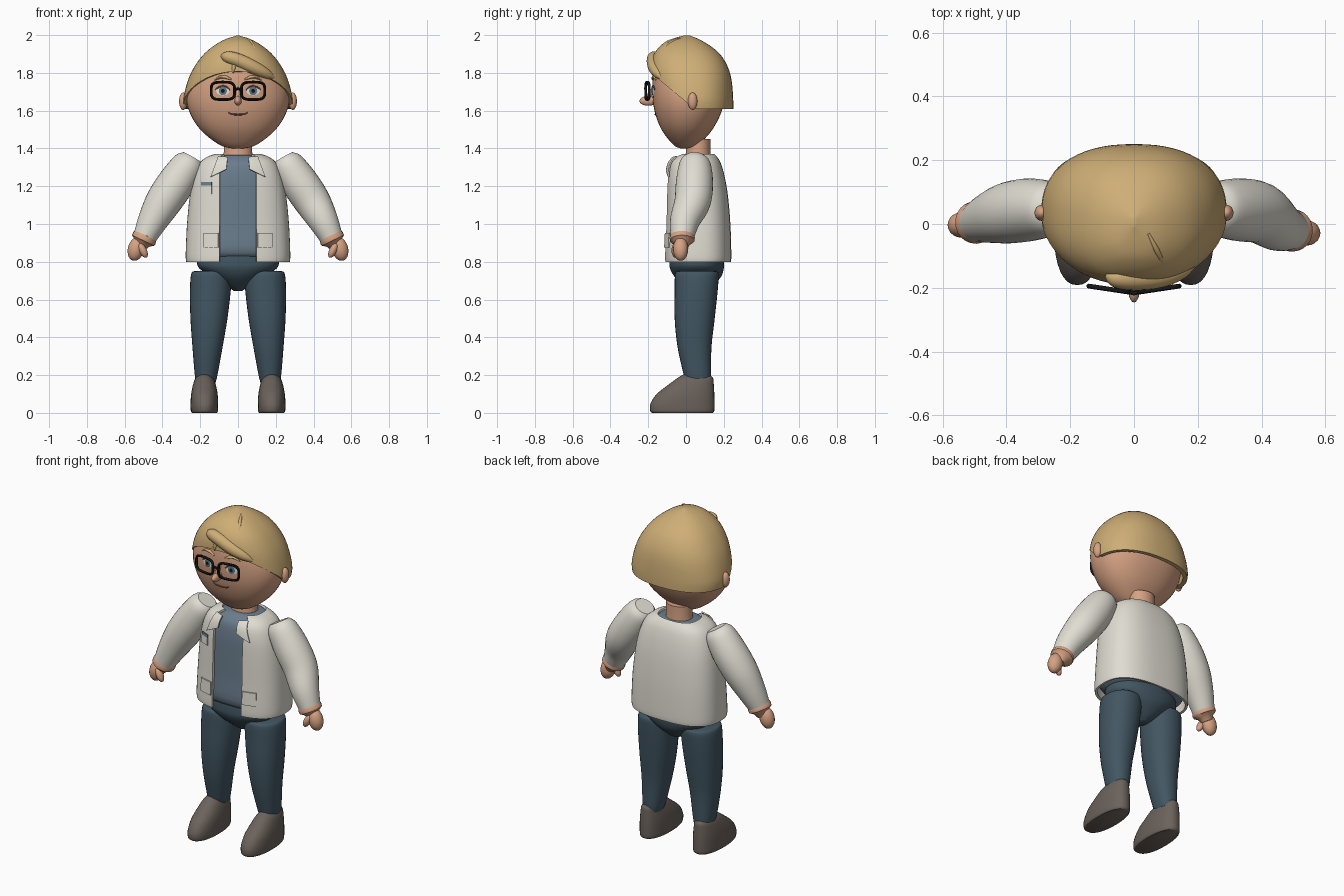
import bpy, bmesh, math
from mathutils import Vector

if "Cube" in bpy.data.objects:
    bpy.data.objects.remove(bpy.data.objects["Cube"])

def material(name, r, g, b):
    m = bpy.data.materials.new(name)
    lin = [((c / 255 + 0.055) / 1.055) ** 2.4 for c in (r, g, b)]
    m.diffuse_color = (*lin, 1)
    m.use_nodes = True
    m.node_tree.nodes["Principled BSDF"].inputs["Base Color"].default_value = m.diffuse_color
    return m

HAIR = material("blond", 206, 174, 118)
SKIN = material("skin", 214, 162, 131)
CLOTH = material("off_white", 224, 221, 210)
SHIRT = material("slate_blue", 106, 124, 140)
DENIM = material("dark_denim", 66, 86, 98)
SHOE = material("grey_brown", 107, 98, 91)
BLACK = material("black", 22, 22, 22)
WHITE = material("eye_white", 225, 225, 222)
IRIS = material("iris_blue", 92, 120, 136)
BROWN = material("lip_brown", 125, 78, 62)

def make(name, verts, faces, mat, thick=0):
    bm = bmesh.new()
    vs = [bm.verts.new(v) for v in verts]
    for f in faces:
        bm.faces.new([vs[i] for i in f])
    bmesh.ops.recalc_face_normals(bm, faces=bm.faces)
    me = bpy.data.meshes.new(name)
    bm.to_mesh(me)
    bm.free()
    me.materials.append(mat)
    ob = bpy.data.objects.new(name, me)
    bpy.context.collection.objects.link(ob)
    bpy.ops.object.select_all(action='DESELECT')
    ob.select_set(True)
    bpy.context.view_layer.objects.active = ob
    if thick:
        s = ob.modifiers.new("thickness", 'SOLIDIFY')
        s.thickness, s.offset = thick, -1
        bpy.ops.object.modifier_apply(modifier=s.name)
    bpy.ops.object.shade_smooth_by_angle(angle=math.radians(45))
    return ob

def grid_faces(rows, cols, wrap):
    return [(r * cols + c, r * cols + (c + 1) % cols,
             (r + 1) * cols + (c + 1) % cols, (r + 1) * cols + c)
            for r in range(rows - 1) for c in range(cols if wrap else cols - 1)]

def smooth(rows, sub=4):
    """Spline through rows of numbers."""
    out = []
    for i in range(len(rows) - 1):
        quad = [rows[max(0, min(len(rows) - 1, i + k))] for k in (-1, 0, 1, 2)]
        for s in range(sub):
            t = s / sub
            out.append([b + 0.5 * t * (c - a + t * (2 * a - 5 * b + 4 * c - d + t * (3 * (b - c) + d - a)))
                        for a, b, c, d in zip(*quad)])
    return out + [list(rows[-1])]

def at(prof, z):
    """Profile row (z, half width, front y, back y) at a height."""
    for a, b in zip(prof, prof[1:]):
        if a[0] <= z <= b[0]:
            t = (z - a[0]) / max(1e-6, b[0] - a[0])
            return [p + (q - p) * t for p, q in zip(a, b)]
    return prof[0] if z < prof[0][0] else prof[-1]

def ring_point(row, t, e, cx=0):
    z, w, f, b = row
    s, c = math.sin(t), math.cos(t)
    p = lambda v: math.copysign(abs(v) ** (2 / e), v)
    return (cx + w * p(s), (f + b) / 2 - (b - f) / 2 * p(c), z)

def front(prof, e, x, z, off):
    _, w, f, b = at(prof, z)
    u = (1 - min(1, abs(x / w)) ** e) ** (1 / e)
    return (x, (f + b) / 2 - (b - f) / 2 * u - off, z)

def loft(name, prof, mat, e=2.2, n=40, cx=0):
    verts = [ring_point(r, 2 * math.pi * k / n, e, cx) for r in prof for k in range(n)]
    last = (len(prof) - 1) * n
    faces = grid_faces(len(prof), n, True) + [tuple(range(n)), tuple(range(last, last + n))]
    return make(name, verts, faces, mat)

def tube(name, rows, mat, n=16, loop=False):
    """Round tube through rows of (x, y, z, radius)."""
    verts, m = [], len(rows)
    for i, (x, y, z, r) in enumerate(rows):
        a = rows[(i - 1) % m] if loop else rows[max(0, i - 1)]
        b = rows[(i + 1) % m] if loop else rows[min(m - 1, i + 1)]
        tan = (Vector(b[:3]) - Vector(a[:3])).normalized()
        side = tan.cross(Vector((0, 1, 0))).normalized()
        up = side.cross(tan)
        verts += [Vector((x, y, z)) + r * (math.cos(q) * side + math.sin(q) * up)
                  for q in (2 * math.pi * k / n for k in range(n))]
    faces = grid_faces(m, n, True)
    if loop:
        faces += [((m - 1) * n + k, (m - 1) * n + (k + 1) % n, (k + 1) % n, k) for k in range(n)]
    else:
        faces += [tuple(range(n)), tuple(range((m - 1) * n, m * n))]
    return make(name, verts, faces, mat)

def ball(name, loc, size, mat, tilt=0):
    rows = [(-math.cos(math.pi * (0.02 + 0.96 * i / 14)), math.sin(math.pi * (0.02 + 0.96 * i / 14)))
            for i in range(15)]
    ob = loft(name, [(z * size[2], r * size[0], -r * size[1], r * size[1]) for z, r in rows], mat, 2, 20)
    ob.location, ob.rotation_euler = loc, (0, tilt, 0)

def patch(name, prof, e, corners, off, mat, thick=0.008, n=7):
    """Four-cornered (x, z) plate laid on a front surface."""
    a, b, c, d = [Vector(p) for p in corners]
    g = [i / (n - 1) for i in range(n)]
    pts = [a.lerp(b, u).lerp(d.lerp(c, u), v) for v in g for u in g]
    make(name, [front(prof, e, p.x, p.y, off) for p in pts], grid_faces(n, n, False), mat, thick)

def disc(name, prof, e, cx, cz, rx, rz, off, mat, n=24):
    verts = [front(prof, e, cx + rx * k * math.sin(2 * math.pi * i / n),
                   cz + rz * k * math.cos(2 * math.pi * i / n), off)
             for k in (0.1, 0.55, 1) for i in range(n)]
    make(name, verts, grid_faces(3, n, True) + [tuple(range(n))], mat)

# head, neck and ears
head = smooth([(1.40, .03, -.03, .045), (1.42, .10, -.068, .07), (1.5, .20, -.13, .14),
               (1.6, .26, -.167, .19), (1.7, .272, -.178, .205), (1.8, .235, -.172, .195),
               (1.88, .17, -.14, .15), (1.94, .06, -.04, .06)])
loft("head", head, SKIN, 2.2, 48)
loft("neck", [(1.32, .085, -.01, .135), (1.38, .075, 0, .13), (1.45, .075, 0, .13)], SKIN, 2)

# hair cap with a hairline that rises toward the forehead
hair = smooth([(1.6, .283, -.17, .25), (1.66, .29, -.178, .25), (1.77, .262, -.19, .24),
               (1.85, .22, -.187, .213), (1.915, .165, -.16, .165), (1.97, .085, -.10, .085),
               (1.998, .006, -.01, .02)])
N, R = 64, 20
cols = []
for k in range(N):
    t = 2 * math.pi * k / N
    y = ring_point(at(hair, 1.75), t, 2.3)[1]
    low = 1.61 + 0.9 * max(0, 0.03 - y)
    cols.append([ring_point(at(hair, low + (1.998 - low) * math.sin(math.pi / 2 * j / R)), t, 2.3)
                 for j in range(R + 1)])
make("hair_cap", [cols[k][j] for j in range(R + 1) for k in range(N)],
     grid_faces(R + 1, N, True) + [tuple(range(R * N, R * N + N))], HAIR, 0.025)
tube("fringe", smooth([(-.088, -.158, 1.89, .008), (-.06, -.168, 1.885, .03), (0, -.172, 1.867, .036),
                       (.08, -.165, 1.83, .036), (.15, -.145, 1.795, .026), (.2, -.12, 1.765, .004)]), HAIR)
tube("parting_ridge", smooth([(.045, -.03, 1.983, .004), (.07, -.08, 1.962, .009),
                              (.092, -.125, 1.915, .009), (.105, -.15, 1.87, .006)]), HAIR, 10)
tube("stray_lock", [(-.02, -.18, 1.84, .013), (-.024, -.185, 1.82, .011), (-.026, -.185, 1.8, .003)], HAIR, 10)

# face
ball("nose", (0, -.2, 1.652), (.019, .046, .026), SKIN)
tube("nose_bridge", [(0, -.172, 1.72, .008), (0, -.19, 1.69, .012), (0, -.21, 1.655, .014)], SKIN)
on_face = lambda pts, off: [(*front(head, 2.2, x, z, off), r) for x, z, r in pts]
tube("mouth", on_face([(-.05, 1.59, .003), (-.035, 1.581, .004), (0, 1.579, .005),
                       (.035, 1.581, .004), (.05, 1.59, .003)], 0), BROWN, 8)
tube("glasses_bridge", [(-.02, -.212, 1.71, .007), (0, -.217, 1.717, .007), (.02, -.212, 1.71, .007)], BLACK, 8)
for s, side in ((-1, "right"), (1, "left")):
    ball(side + "_ear", (s * .29, .035, 1.65), (.022, .025, .046), SKIN)
    disc(side + "_eye_white", head, 2.2, s * .08, 1.705, .036, .024, .003, WHITE)
    disc(side + "_iris", head, 2.2, s * .08, 1.705, .021, .023, .006, IRIS)
    disc(side + "_pupil", head, 2.2, s * .08, 1.705, .010, .011, .009, BLACK)
    tube(side + "_upper_lid", on_face([(s * .042, 1.71, .003), (s * .06, 1.726, .004), (s * .08, 1.732, .004),
                                       (s * .1, 1.726, .004), (s * .12, 1.712, .003)], .003), BROWN, 8)
    tube(side + "_eyebrow", on_face([(s * .035, 1.765, .004), (s * .065, 1.778, .009),
                                     (s * .095, 1.778, .008), (s * .125, 1.762, .003)], .002), HAIR, 8)
    rim = []
    for k in range(32):
        a = 2 * math.pi * k / 32
        p = lambda v: math.copysign(abs(v) ** 0.55, v)
        x = .08 + .062 * p(math.cos(a))
        rim.append((s * x, -.216 + .15 * x, 1.705 + .046 * p(math.sin(a)), .0075))
    tube(side + "_glasses_rim", rim, BLACK, 8, True)

# shirt and open jacket
shirt = smooth([(.81, .2, -.04, .17), (.85, .25, -.098, .22), (1.0, .25, -.094, .22), (1.15, .235, -.09, .207),
                (1.25, .215, -.085, .19), (1.32, .18, -.07, .168), (1.355, .13, -.035, .15), (1.365, .09, -.015, .14)])
loft("shirt", shirt, SHIRT, 2.6)
jacket = smooth([(.80, .274, -.114, .238), (.84, .277, -.115, .24), (1.0, .27, -.108, .235),
                 (1.15, .255, -.105, .222), (1.25, .235, -.1, .205), (1.32, .205, -.086, .185),
                 (1.355, .165, -.06, .165), (1.37, .122, -.03, .15)])
verts = []
for row in jacket:
    t0 = math.asin(min(.6, .098 / row[1]) ** 1.3)
    verts += [ring_point(row, t0 + (2 * math.pi - 2 * t0) * k / 48, 2.6) for k in range(49)]
make("jacket", verts, grid_faces(len(jacket), 49, False), CLOTH, 0.014)

def pocket(name, x0, x1, z0, z1, off, mat):
    patch(name, jacket, 2.6, [(x0, z0), (x1, z0), (x1, z1), (x0, z1)], off, mat)

pocket("chest_pocket", -.195, -.14, 1.16, 1.205, .006, CLOTH)
pocket("chest_pocket_trim", -.195, -.14, 1.205, 1.222, .006, SHIRT)
for s, side in ((-1, "right"), (1, "left")):
    pocket(side + "_hip_pocket", s * .185, s * .105, .875, .953, .008, CLOTH)
    patch(side + "_collar", jacket, 2.6, [(s * .055, 1.355), (s * .105, 1.36), (s * .145, 1.25), (s * .062, 1.29)],
          .014, CLOTH)

    # sleeve, wrist and hand
    wy = -.02 if s > 0 else .005
    tube(side + "_sleeve", smooth([(s * .241, .05, 1.353, .055), (s * .262, .048, 1.318, .083),
                                   (s * .325, .045, 1.222, .098), (s * .393, .035, 1.12, .096),
                                   (s * .45, wy + .015, 1.02, .08), (s * .493, wy, .932, .062)]), CLOTH, 32)
    tube(side + "_wrist", [(s * .485, wy, .945, .058), (s * .495, wy, .927, .067), (s * .502, wy, .913, .065),
                           (s * .508, wy, .9, .045), (s * .52, wy, .875, .03)], SKIN, 24)
    ball(side + "_hand", (s * .54, wy - .008, .868), (.043, .04, .064), SKIN, -s * .25)
    ball(side + "_thumb", (s * .503, wy - .035, .86), (.02, .022, .042), SKIN, s * .45)

    # trouser leg and shoe
    leg = smooth([(.155, .05, 0, .13), (.2, .06, -.012, .132), (.35, .08, -.045, .135), (.5, .098, -.06, .152),
                  (.65, .108, -.06, .168), (.735, .106, -.058, .173), (.75, .09, -.045, .16)])
    ob = loft(side + "_leg", leg, DENIM, 2.2, 32)
    for v in ob.data.vertices:
        v.co.x += s * (.171 - .03 * (v.co.z - .155) / .6)
    shoe = smooth([(0, .066, -.18, .142), (.012, .072, -.19, .15), (.05, .073, -.188, .151), (.1, .07, -.155, .15),
                   (.15, .06, -.092, .147), (.185, .047, -.045, .143), (.203, .025, -.015, .12)])
    loft(side + "_shoe", shoe, SHOE, 2.3, 32, s * .178)

# hips
loft("hips", smooth([(.645, .02, .03, .1), (.67, .06, -.005, .14), (.72, .14, -.06, .185),
                     (.765, .205, -.085, .2), (.80, .217, -.088, .2), (.84, .21, -.085, .195)]), DENIM, 2.2)
